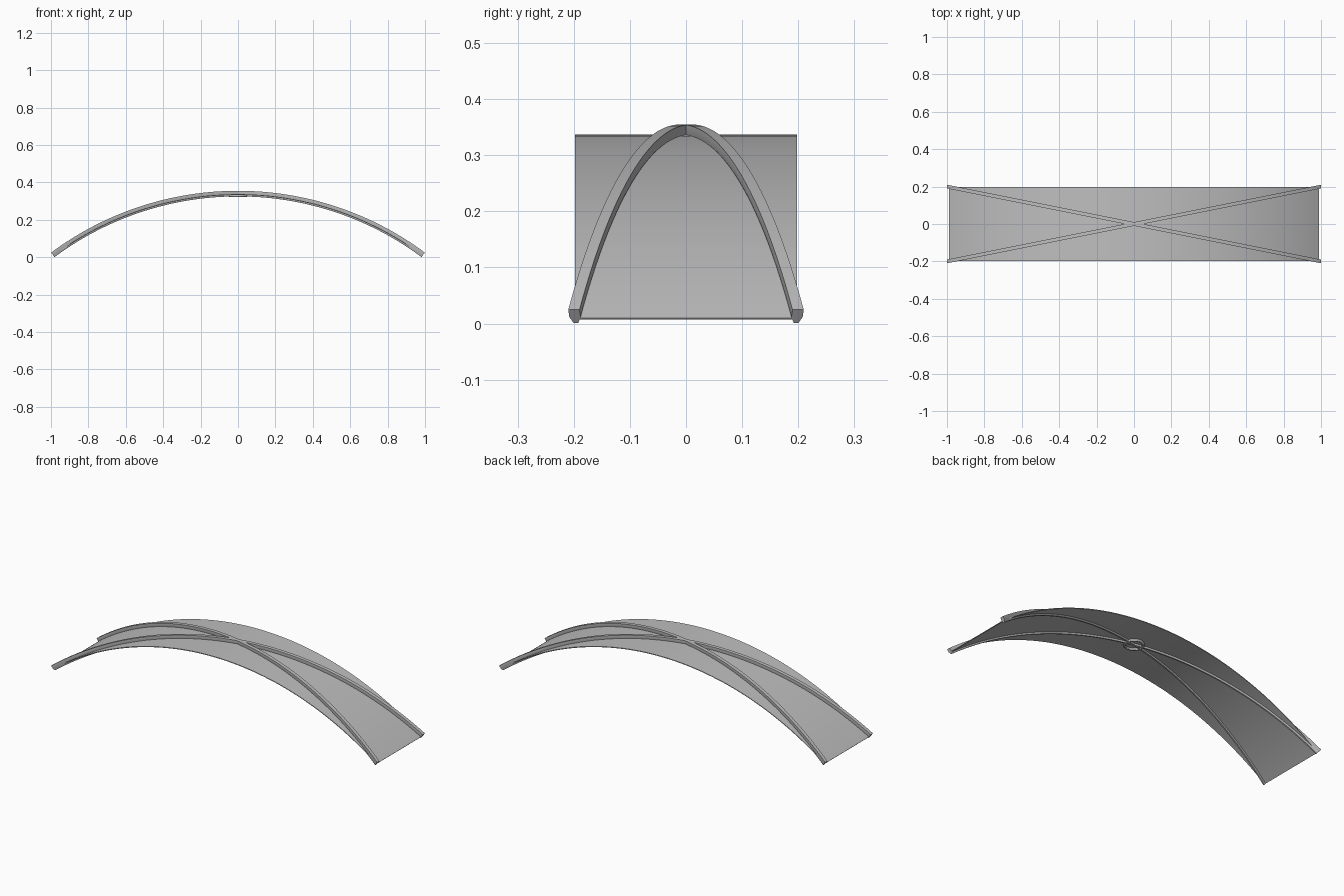
import bpy
import bmesh
import math

if "Cube" in bpy.data.objects:
    bpy.data.objects.remove(bpy.data.objects["Cube"], do_unlink=True)

RADIUS = 1.656                       # arc radius of the canopy sheet
CROWN = 0.335                        # height of the sheet at mid span
CENTRE_Z = CROWN - RADIUS
HALF_ANGLE = math.asin(0.999 / (RADIUS + 0.02))
STEPS = 64

grey = bpy.data.materials.new("light grey")
grey.use_nodes = True
colour = (0.52, 0.52, 0.52, 1)
grey.diffuse_color = colour
grey.node_tree.nodes["Principled BSDF"].inputs["Base Color"].default_value = colour


def finish(obj):
    obj.data.materials.append(grey)
    bpy.ops.object.select_all(action="DESELECT")
    obj.select_set(True)
    bpy.context.view_layer.objects.active = obj
    bpy.ops.object.shade_smooth_by_angle(angle=math.radians(30))


def arc_sweep(name, section, skew, half_angle):
    """Sweep a (width, depth) section along the arc; skew slants it across the span."""
    bm = bmesh.new()
    rings = []
    for i in range(STEPS + 1):
        a = half_angle * (2 * i / STEPS - 1)
        ring = []
        for width, depth in section:
            r = RADIUS + depth
            x = r * math.sin(a)
            ring.append(bm.verts.new((x, skew * x + width, CENTRE_Z + r * math.cos(a))))
        rings.append(ring)
    n = len(section)
    for r0, r1 in zip(rings, rings[1:]):
        for j in range(n):
            k = (j + 1) % n
            bm.faces.new((r0[j], r0[k], r1[k], r1[j]))
    bm.faces.new(rings[0])
    bm.faces.new(rings[-1])
    bmesh.ops.recalc_face_normals(bm, faces=bm.faces)
    mesh = bpy.data.meshes.new(name)
    bm.to_mesh(mesh)
    bm.free()
    obj = bpy.data.objects.new(name, mesh)
    bpy.context.collection.objects.link(obj)
    finish(obj)


# Thin curved roof sheet
sheet = [(-0.198, 0.002), (0.198, 0.002), (0.198, -0.002), (-0.198, -0.002)]
arc_sweep("canopy_sheet", sheet, 0, HALF_ANGLE)

# Two diagonal ribs with a flat top and a tapered keel
rib = [(-0.01, 0.02), (0.01, 0.02), (0.01, 0.004),
       (0.004, -0.01), (-0.004, -0.01), (-0.01, 0.004)]
for name, skew in (("rising_rib", 0.2), ("falling_rib", -0.2)):
    arc_sweep(name, rib, skew, HALF_ANGLE)

# Ring under the crossing
bpy.ops.mesh.primitive_torus_add(major_radius=0.045, minor_radius=0.007,
                                 major_segments=48, minor_segments=12,
                                 location=(0, 0, CROWN - 0.006))
ring = bpy.context.object
ring.name = "crossing_ring"
finish(ring)
